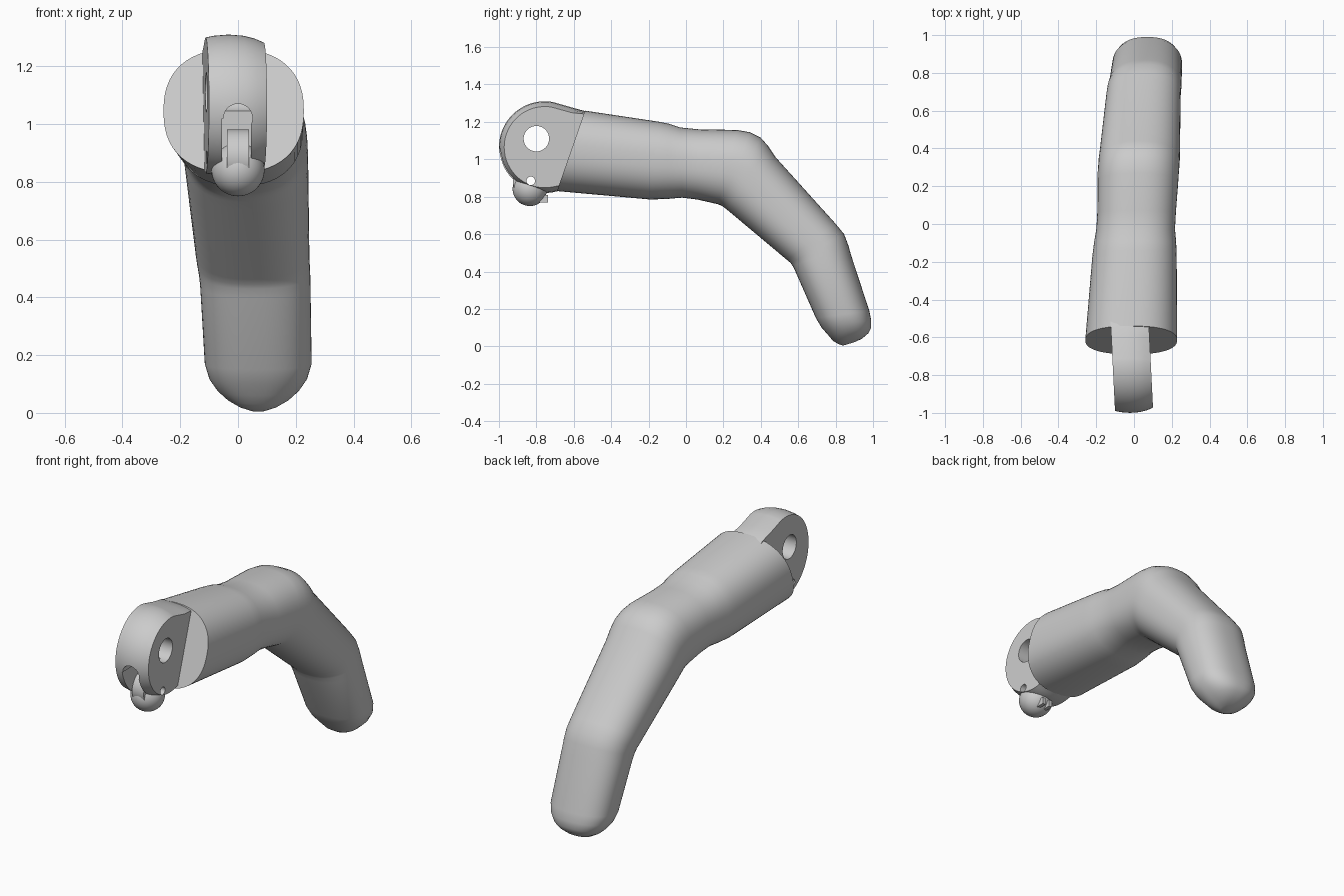
import bpy, bmesh
from math import cos, sin, pi, radians, copysign
from mathutils import Matrix, Vector

cube = bpy.data.objects.get("Cube")
if cube:
    bpy.data.objects.remove(cube)

grey = bpy.data.materials.new("light grey plastic")
grey.use_nodes = True
colour = (0.6, 0.6, 0.6, 1)
grey.diffuse_color = colour
grey.node_tree.nodes["Principled BSDF"].inputs["Base Color"].default_value = colour


def finish(name, bm):
    """Turn a bmesh into a named object in the shared material."""
    bmesh.ops.recalc_face_normals(bm, faces=bm.faces)
    mesh = bpy.data.meshes.new(name)
    bm.to_mesh(mesh)
    bm.free()
    mesh.materials.append(grey)
    obj = bpy.data.objects.new(name, mesh)
    bpy.context.collection.objects.link(obj)
    return obj


def loft(name, rings):
    """Skin a list of closed rings and cap both ends."""
    bm = bmesh.new()
    loops = [[bm.verts.new(p) for p in ring] for ring in rings]
    n = len(loops[0])
    for a, b in zip(loops, loops[1:]):
        for i in range(n):
            j = (i + 1) % n
            bm.faces.new((a[i], a[j], b[j], b[i]))
    bm.faces.new(loops[0])
    bm.faces.new(loops[-1])
    return finish(name, bm)


def rod(name, y, z, radius, length, segments=48, axis="Y"):
    """Cylinder centred on the mid plane, turned onto x (or y with axis X)."""
    bm = bmesh.new()
    matrix = Matrix.Translation((0, y, z)) @ Matrix.Rotation(pi / 2, 4, axis)
    bmesh.ops.create_cone(bm, cap_ends=True, segments=segments, radius1=radius,
                          radius2=radius, depth=length, matrix=matrix)
    return finish(name, bm)


def box(name, centre, size):
    bm = bmesh.new()
    bmesh.ops.create_cube(bm, size=1, matrix=Matrix.Translation(centre) @ Matrix.Diagonal((*size, 1)))
    return finish(name, bm)


def cut(target, cutter):
    """Subtract the cutter, then remove it."""
    cutter.hide_render = True
    mod = target.modifiers.new("cut", "BOOLEAN")
    mod.operation, mod.solver, mod.object = "DIFFERENCE", "EXACT", cutter
    bpy.context.view_layer.objects.active = target
    bpy.ops.object.modifier_apply(modifier=mod.name)
    bpy.data.objects.remove(cutter)


def smooth(obj, angle=35):
    bpy.ops.object.select_all(action="DESELECT")
    obj.select_set(True)
    bpy.context.view_layer.objects.active = obj
    bpy.ops.object.shade_smooth_by_angle(angle=radians(angle))


# Finger: upper y, z; lower y, z; centre x; half width
sections = [
    (-.54, 1.26, -.69, .83, -.015, .243),
    (-.14, 1.20, -.19, .785, .003, .223),
    (-.09, 1.19, -.10, .788, .006, .217),
    (-.03, 1.17, -.02, .795, .009, .208),
    (.07, 1.16, .06, .785, .014, .208),
    (.27, 1.157, .17, .76, .02, .214),
    (.34, 1.145, .19, .752, .022, .215),
    (.40, 1.115, .205, .742, .025, .215),
    (.44, 1.07, .22, .73, .027, .215),
    (.48, 1.01, .25, .705, .03, .213),
    (.80, .655, .54, .462, .05, .197),
    (.845, .60, .56, .445, .053, .195),
    (.868, .54, .57, .43, .057, .193),
    (.885, .48, .585, .40, .06, .191),
    (.98, .19, .695, .15, .07, .185),
    (.99, .14, .725, .10, .07, .170),
    (.99, .10, .76, .06, .07, .142),
    (.975, .07, .785, .03, .07, .108),
    (.94, .04, .815, .012, .07, .068),
    (.90, .022, .84, .004, .07, .03),
]


def squircle(v, power=0.84):
    return copysign(abs(v) ** power, v)


def finger_ring(section, count=56):
    uy, uz, ly, lz, cx, half = section
    up, low = Vector((cx, uy, uz)), Vector((cx, ly, lz))
    mid, arm = (up + low) / 2, (up - low) / 2
    angles = [2 * pi * i / count for i in range(count)]
    return [mid + arm * squircle(sin(a)) + Vector((half * squircle(cos(a)), 0, 0)) for a in angles]


finger = loft("finger_body", [finger_ring(s) for s in sections])
smooth(finger)

# Hinge tongue: rounded plate with a slightly crowned rim
HY, HZ, R = -.755, 1.065, .245


def tongue_ring(x, inset):
    arc = [radians(80 + 200 * i / 48) for i in range(49)]
    ring = [(HY + (R - inset) * cos(a), HZ + (R - inset) * sin(a)) for a in arc]
    ring += [(-.66, .835 + inset), (-.45, .9), (-.45, 1.2), (-.53, 1.255 - inset / 2), (-.61, 1.277 - inset)]
    return [(x - .05 * (y + 1), y, z) for y, z in ring]


layers = [(-.10, .01), (-.07, .004), (-.02, 0), (.03, .004), (.07, .014), (.102, .028)]
tongue = loft("hinge_tongue", [tongue_ring(x, inset) for x, inset in layers])
PY, PZ = -.83, .885
cut(tongue, rod("hinge_hole", -.80, 1.11, .068, .6))
cut(tongue, box("slot", (-.005, -.92, .91), (.1, .28, .22)))
cut(tongue, rod("slot_top", -.92, 1.02, .05, .28, axis="X"))
cut(tongue, rod("pin_hole", PY, PZ, .023, .6, 24))
smooth(tongue)

# Cord ball under the hinge
bm = bmesh.new()
bmesh.ops.create_uvsphere(bm, u_segments=40, v_segments=24, radius=.092,
                          matrix=Matrix.Translation((0, -.835, .842)))
ball = finish("cord_ball", bm)
cut(ball, rod("pin_hole", PY, PZ, .023, .6, 24))
smooth(ball)

# Round link inside the slot
link = rod("slot_link", PY, PZ, .096, .075)
cut(link, rod("pin_hole", PY, PZ, .023, .6, 24))
smooth(link)

# Two small prongs behind the ball
for side, name in ((-1, "right_prong"), (1, "left_prong")):
    box(name, (side * .022, -.762, .79), (.02, .05, .04))
